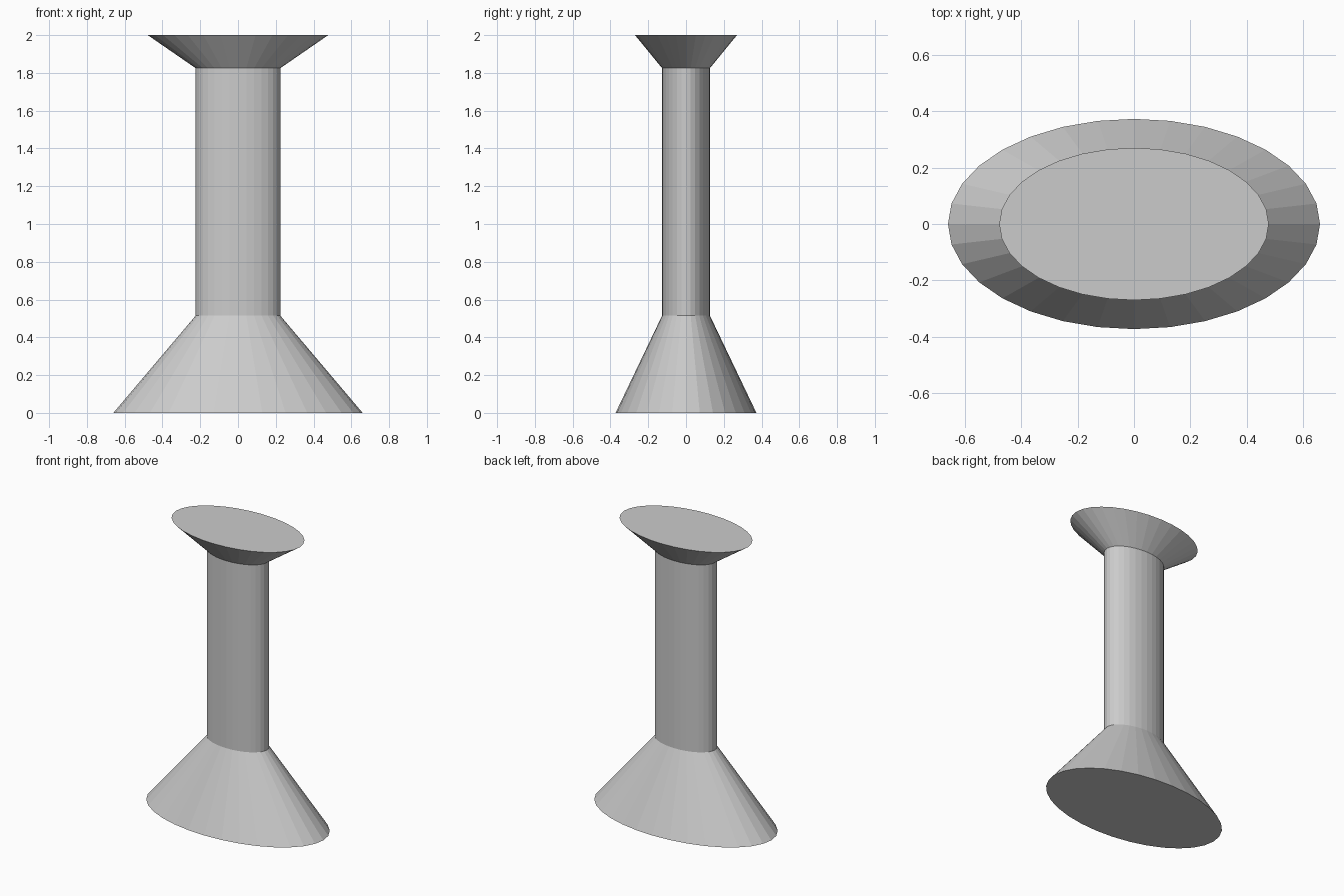
import bpy

if "Cube" in bpy.data.objects:
    bpy.data.objects.remove(bpy.data.objects["Cube"])

SIDES = 32
ASPECT = 0.565  # depth / width of every oval section


def oval_frustum(name, z0, z1, r0, r1):
    """Flat-faced tapered oval solid between two heights."""
    bpy.ops.mesh.primitive_cone_add(vertices=SIDES, radius1=r0, radius2=r1,
                                    depth=z1 - z0, location=(0, 0, (z0 + z1) / 2))
    obj = bpy.context.object
    obj.name = name
    obj.scale.y = ASPECT
    bpy.ops.object.transform_apply(location=False, rotation=False, scale=True)
    return obj


# Flared foot, straight shaft, flared top
oval_frustum("flared_base", 0.0, 0.515, 0.66, 0.224)
oval_frustum("column_shaft", 0.515, 1.825, 0.224, 0.224)
oval_frustum("flared_top", 1.825, 2.0, 0.224, 0.478)
